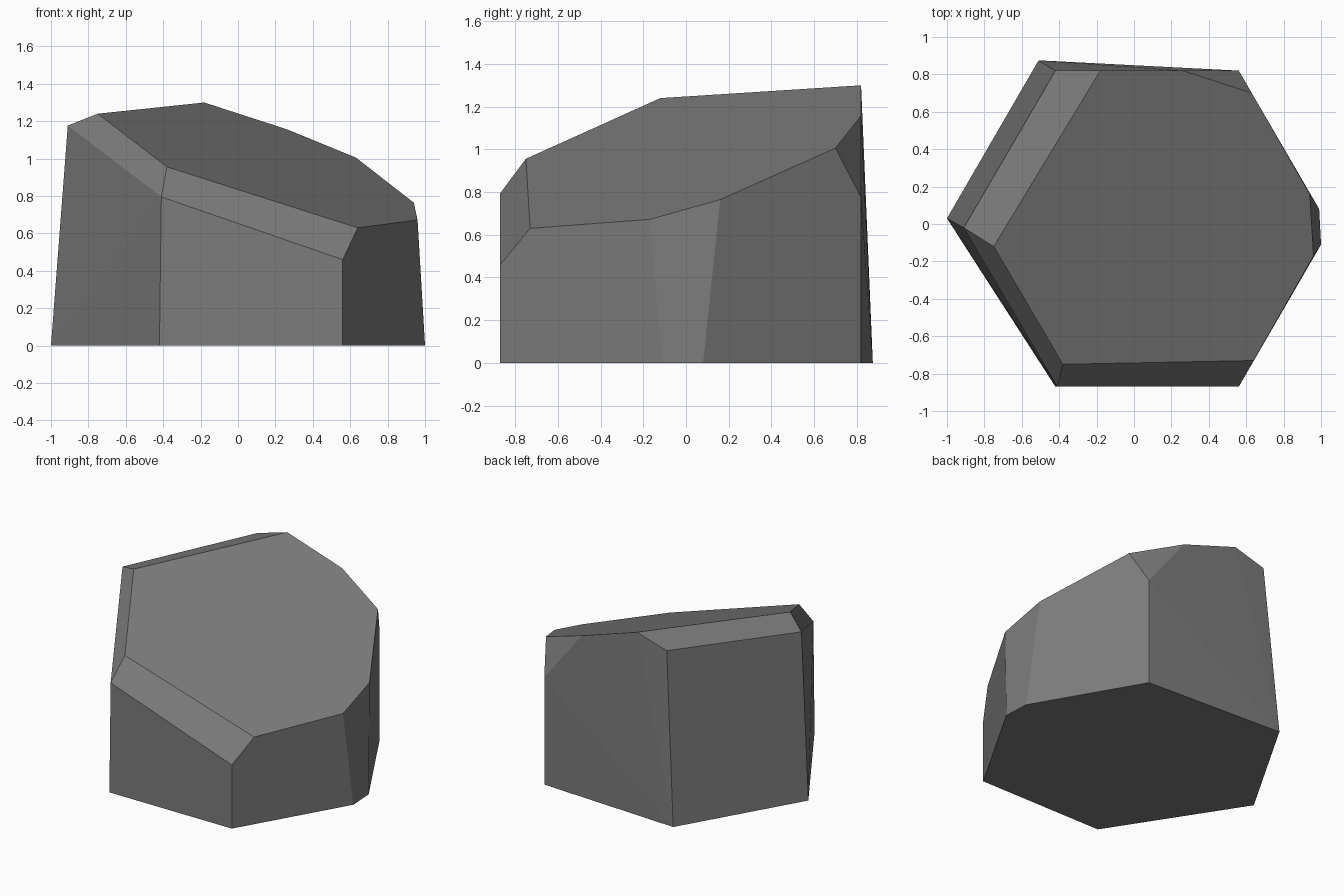
import bpy, bmesh, math

if "Cube" in bpy.data.objects:
    bpy.data.objects.remove(bpy.data.objects["Cube"])


# Tilted plane of the big flat top of the boulder
def top(x, y):
    return (x, y, 1.028 - 0.3245 * x + 0.2605 * y)


# Ground outline: a rough hexagon with one clipped corner
base = [(-1, 0.03), (-0.42, -0.87), (0.56, -0.87), (1, -0.11),
        (0.99, 0.08), (0.56, 0.82), (-0.51, 0.875)]
# Outline of the tilted top
cap = [(-0.75, -0.12), (-0.38, -0.75), (0.64, -0.73), (0.96, -0.17),
       (0.94, 0.16), (0.63, 0.70), (0.26, 0.82), (-0.18, 0.82)]
# Lower corners of the chipped edges
chips = [(-0.41, -0.87, 0.795), (0.56, -0.87, 0.46), (-0.91, -0.02, 1.177),
         (-0.42, 0.82, 1.23), (0.56, 0.82, 0.775)]

# The boulder is the convex hull of these corners
bm = bmesh.new()
for p in [(x, y, 0) for x, y in base] + [top(x, y) for x, y in cap] + chips:
    bm.verts.new(p)
bmesh.ops.convex_hull(bm, input=bm.verts[:])
bmesh.ops.dissolve_limit(bm, angle_limit=math.radians(2),
                         verts=bm.verts[:], edges=bm.edges[:])
bmesh.ops.recalc_face_normals(bm, faces=bm.faces[:])

mesh = bpy.data.meshes.new("boulder")
bm.to_mesh(mesh)
bm.free()
boulder = bpy.data.objects.new("boulder", mesh)
bpy.context.collection.objects.link(boulder)

# Plain grey stone
stone = bpy.data.materials.new("grey stone")
stone.diffuse_color = (0.2, 0.2, 0.2, 1)
stone.use_nodes = True
stone.node_tree.nodes["Principled BSDF"].inputs["Base Color"].default_value = stone.diffuse_color
mesh.materials.append(stone)
